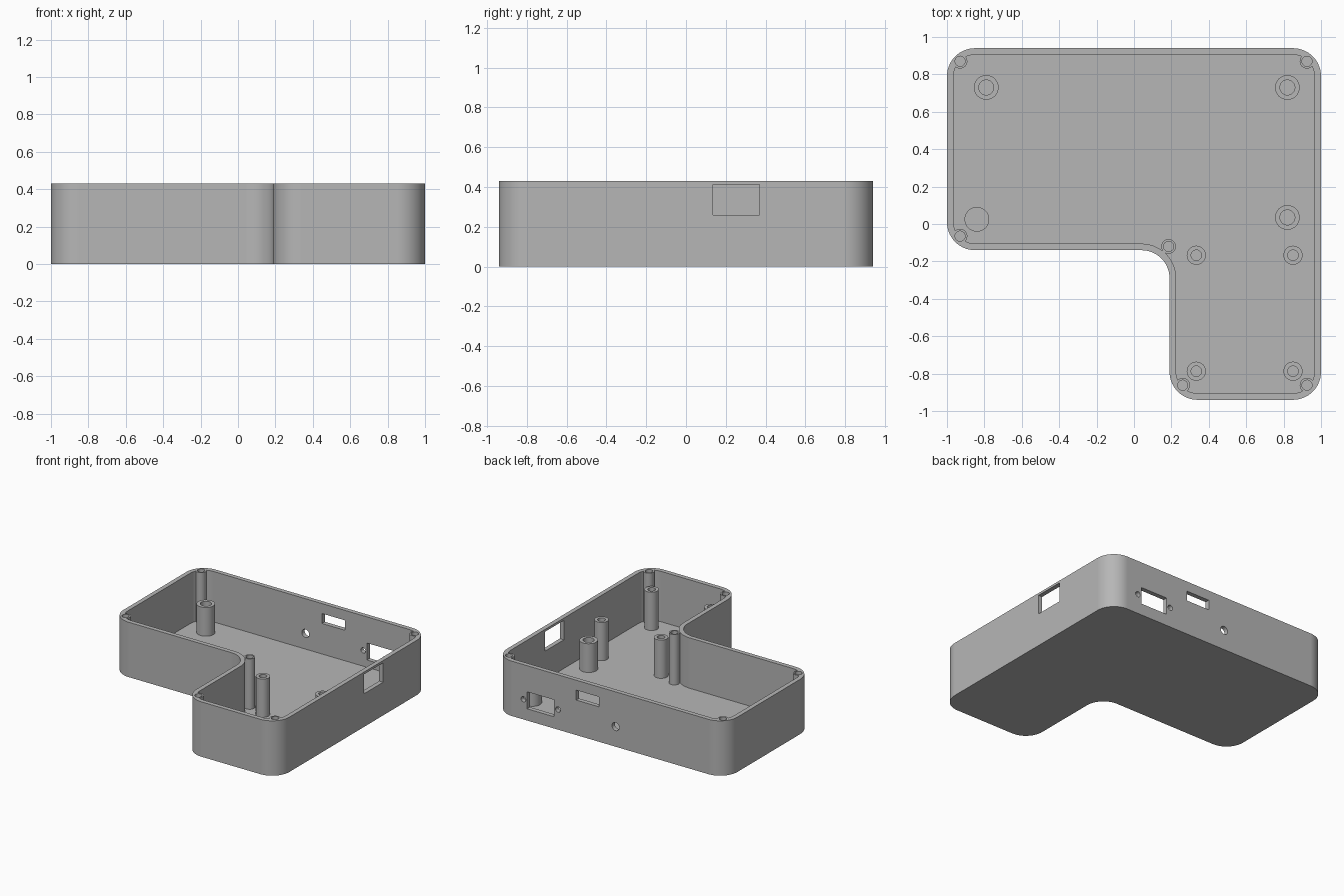
import bpy, bmesh, math
from mathutils import Vector, Matrix

cube = bpy.data.objects.get("Cube")
if cube:
    bpy.data.objects.remove(cube, do_unlink=True)

HEIGHT, FLOOR, WALL, RADIUS = 0.43, 0.035, 0.035, 0.15

grey = bpy.data.materials.new("light grey plastic")
grey.use_nodes = True
grey.diffuse_color = (0.47, 0.47, 0.47, 1)
grey.node_tree.nodes["Principled BSDF"].inputs["Base Color"].default_value = grey.diffuse_color


def add_object(name, bm):
    bmesh.ops.recalc_face_normals(bm, faces=bm.faces)
    mesh = bpy.data.meshes.new(name)
    bm.to_mesh(mesh)
    bm.free()
    mesh.materials.append(grey)
    obj = bpy.data.objects.new(name, mesh)
    bpy.context.collection.objects.link(obj)
    return obj


def l_outline(inset, steps=14):
    """Rounded L outline, counter-clockwise, moved inward by inset."""
    i = inset
    corners = [(0.19 + i, -0.94 + i), (1 - i, -0.94 + i), (1 - i, 0.94 - i),
               (-1 + i, 0.94 - i), (-1 + i, -0.14 + i), (0.19 + i, -0.14 + i)]
    points = []
    for k, c in enumerate(corners):
        c = Vector(c)
        before = (Vector(corners[k - 1]) - c).normalized()
        after = (Vector(corners[(k + 1) % 6]) - c).normalized()
        r = RADIUS + i if k == 5 else RADIUS - i
        centre = c + (before + after) * r
        for s in range(steps + 1):
            a = math.pi / 2 * s / steps
            points.append(centre - after * r * math.cos(a) - before * r * math.sin(a))
    return points


def prism(name, points, z0, z1):
    bm = bmesh.new()
    face = bm.faces.new([bm.verts.new((p.x, p.y, z0)) for p in points])
    ext = bmesh.ops.extrude_face_region(bm, geom=[face])
    verts = [g for g in ext["geom"] if isinstance(g, bmesh.types.BMVert)]
    bmesh.ops.translate(bm, verts=verts, vec=(0, 0, z1 - z0))
    return add_object(name, bm)


def cylinder(name, centre, r, depth, along_y=False):
    bm = bmesh.new()
    turn = Matrix.Rotation(math.pi / 2, 4, "X") if along_y else Matrix()
    bmesh.ops.create_cone(bm, cap_ends=True, segments=32, radius1=r, radius2=r,
                          depth=depth, matrix=Matrix.Translation(centre) @ turn)
    return add_object(name, bm)


def box(name, low, high):
    low, high = Vector(low), Vector(high)
    bm = bmesh.new()
    bmesh.ops.create_cube(bm, size=1, matrix=Matrix.Translation((low + high) / 2)
                          @ Matrix.Diagonal((high - low).to_4d()))
    return add_object(name, bm)


def cut(target, cutter):
    mod = target.modifiers.new("cut", "BOOLEAN")
    mod.operation, mod.solver, mod.object = "DIFFERENCE", "EXACT", cutter
    bpy.context.view_layer.objects.active = target
    bpy.ops.object.modifier_apply(modifier=mod.name)
    bpy.data.objects.remove(cutter, do_unlink=True)


def finish(obj):
    bpy.ops.object.select_all(action="DESELECT")
    obj.select_set(True)
    bpy.context.view_layer.objects.active = obj
    bpy.ops.object.shade_smooth_by_angle(angle=math.radians(30))
    mod = obj.modifiers.new("flat walls", "WEIGHTED_NORMAL")
    mod.keep_sharp = True


def standoff(name, x, y, r, bore, top):
    """Post on the floor, hollow when it has a bore."""
    profile = [(r, FLOOR - 0.005), (r, top), (bore, top)]
    if bore:
        profile += [(bore, FLOOR + 0.002), (0, FLOOR + 0.002)]
    bm = bmesh.new()
    verts = [bm.verts.new((x + px, y, pz)) for px, pz in profile]
    edges = [bm.edges.new(pair) for pair in zip(verts, verts[1:])]
    bmesh.ops.spin(bm, geom=verts + edges, cent=(x, y, 0), axis=(0, 0, 1),
                   angle=math.tau, steps=32)
    bmesh.ops.remove_doubles(bm, verts=bm.verts, dist=0.0001)
    finish(add_object(name, bm))


# Tray body: the cavity leaves the corner screw posts standing
body = prism("case_body", l_outline(0), 0, HEIGHT)
cavity = prism("cavity", l_outline(WALL), FLOOR, HEIGHT + 0.1)
screws = [(-0.93, 0.87), (0.925, 0.87), (-0.93, -0.065),
          (0.185, -0.12), (0.26, -0.862), (0.925, -0.862)]
for x, y in screws:
    cut(cavity, cylinder("screw_post", (x, y, 0.3), 0.039, 0.8))
cut(body, cavity)
for x, y in screws:
    cut(body, cylinder("screw_hole", (x, y, FLOOR + 0.3), 0.027, 0.6))

# Openings in the right side and back walls
cut(body, box("side_port", (0.9, 0.135, 0.26), (1.1, 0.37, 0.412)))
cut(body, box("wide_port", (0.485, 0.88, 0.092), (0.72, 1.1, 0.225)))
cut(body, box("slim_port", (0.095, 0.88, 0.274), (0.295, 1.1, 0.352)))
for x, r in ((0.752, 0.021), (0.452, 0.021), (-0.048, 0.032)):
    cut(body, cylinder("round_hole", (x, 0.96, 0.158), r, 0.2, along_y=True))
finish(body)

# Board standoffs: four thick, low ones and four thin, tall ones
for x, y, bore in ((-0.79, 0.73, 0.04), (0.82, 0.73, 0.04),
                   (0.82, 0.035, 0.04), (-0.84, 0.025, 0)):
    standoff("thick_standoff", x, y, 0.066, bore, 0.26)
for x in (0.333, 0.85):
    for y in (-0.167, -0.787):
        standoff("thin_standoff", x, y, 0.051, 0.028, 0.335)
